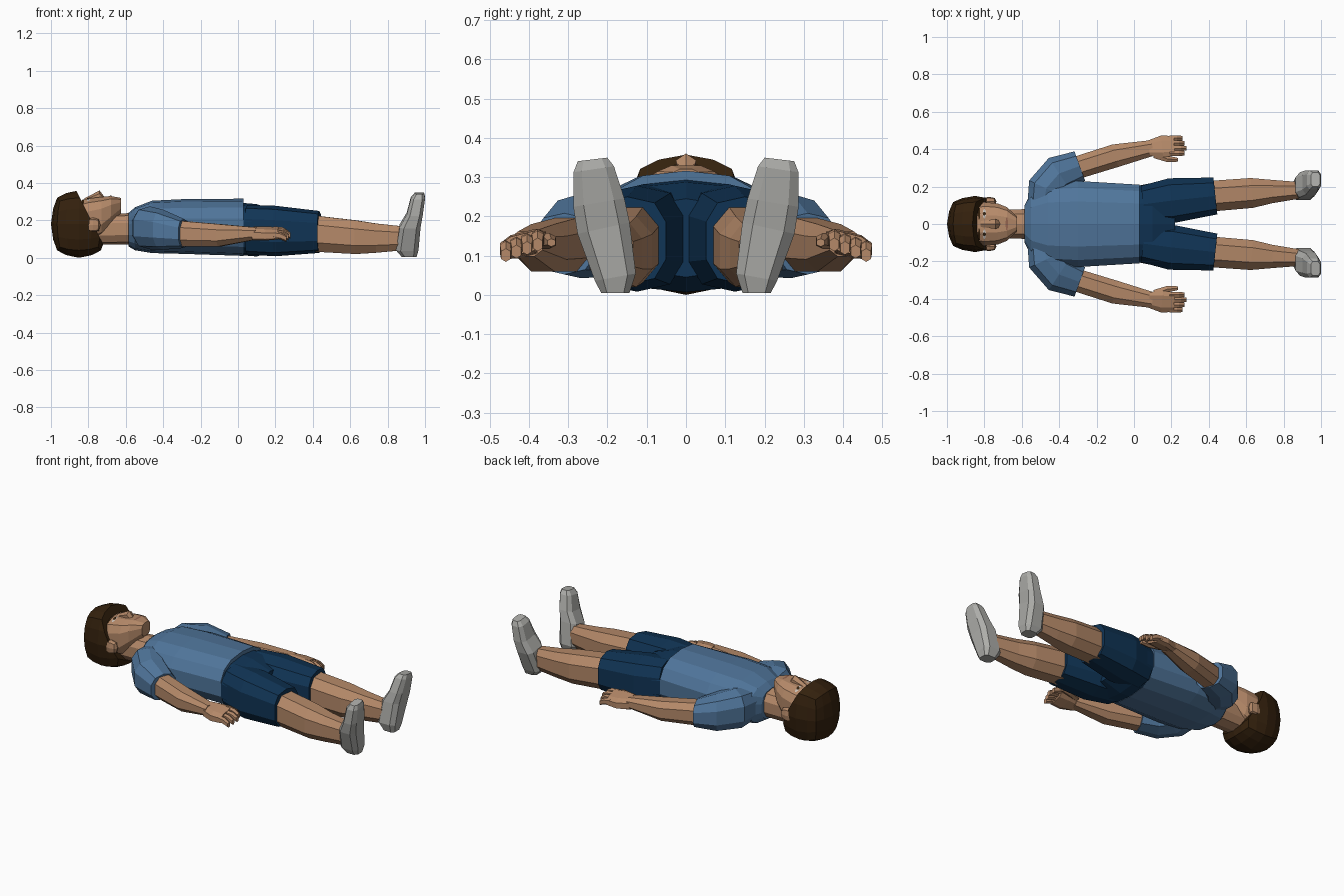
import bpy, bmesh
from math import cos, sin, pi, copysign
from mathutils import Vector
from mathutils.bvhtree import BVHTree

default_cube = bpy.data.objects.get("Cube")
if default_cube:
    bpy.data.objects.remove(default_cube, do_unlink=True)

UP = Vector((0, 0, 1))
HEADWARD = Vector((-1, 0, 0))


def material(name, red, green, blue):
    mat = bpy.data.materials.new(name)
    mat.use_nodes = True
    mat.diffuse_color = (red, green, blue, 1)
    shader = mat.node_tree.nodes["Principled BSDF"]
    shader.inputs["Base Color"].default_value = mat.diffuse_color
    return mat


skin = material("skin", .46, .25, .14)
lip = material("lip", .3, .13, .08)
brown = material("dark brown", .034, .015, .004)
shirt_blue = material("shirt blue", .08, .18, .33)
navy = material("shorts navy", .005, .034, .09)
grey = material("shoe grey", .42, .42, .4)
eye_white = material("eye white", .6, .55, .5)


def finish(name, bm, mat):
    bmesh.ops.recalc_face_normals(bm, faces=bm.faces)
    mesh = bpy.data.meshes.new(name)
    bm.to_mesh(mesh)
    bm.free()
    mesh.materials.append(mat)
    part = bpy.data.objects.new(name, mesh)
    bpy.context.collection.objects.link(part)
    return part


def section(corners, power):
    """Rounded-box outline that just fills the unit square."""
    outline = []
    for k in range(corners):
        angle = 2 * pi * (k + .5) / corners
        outline.append([copysign(abs(f(angle)) ** (2 / power), f(angle)) for f in (cos, sin)])
    widest = max(u for u, w in outline)
    highest = max(w for u, w in outline)
    return [(u / widest, w / highest) for u, w in outline]


def loft(name, mat, path, corners=10, power=2.5, side=1, upright=UP, slant=0):
    """Skin rounded sections along a path of (x, y, z, half width, half height)."""
    bm = bmesh.new()
    centres = [Vector(point[:3]) for point in path]
    loops = []
    for i, (centre, point) in enumerate(zip(centres, path)):
        half_width, half_height = point[3:]
        ahead = centres[min(i + 1, len(path) - 1)] - centres[max(i - 1, 0)]
        across = upright.cross(ahead).normalized() + upright * slant
        loop = []
        for u, w in section(corners, power):
            corner = centre + across * u * half_width + upright * w * half_height
            corner.y *= side
            loop.append(bm.verts.new(corner))
        loops.append(loop)
    for near, far in zip(loops, loops[1:]):
        for k in range(corners):
            bm.faces.new((near[k - 1], near[k], far[k], far[k - 1]))
    bm.faces.new(loops[0])
    bm.faces.new(loops[-1])
    return finish(name, bm, mat)


def pebble(centre, radii, roundness, cuts):
    """Cube pushed towards a sphere, then scaled."""
    bm = bmesh.new()
    bmesh.ops.create_cube(bm, size=2)
    bmesh.ops.subdivide_edges(bm, edges=bm.edges, cuts=cuts, use_grid_fill=True)
    for v in bm.verts:
        v.co = v.co.lerp(v.co.normalized(), roundness) * Vector(radii) + Vector(centre)
    return bm


# Head, neck and nose
head = loft("head", skin, [
    (-.93, 0, .18, .09, .1), (-.8, 0, .2, .117, .117), (-.73, 0, .22, .11, .105),
    (-.68, 0, .25, .09, .08), (-.625, 0, .28, .04, .04)], corners=12, power=2.9)
loft("neck", skin, [(-.78, 0, .15, .075, .08), (-.55, 0, .155, .08, .085)])
loft("nose", skin, [(-.82, 0, .3, .016, .018), (-.74, 0, .32, .026, .04),
                    (-.715, 0, .3, .016, .026)], corners=6)

# Hair: a rounded cap sliced along the hairline
cap = pebble((-.85, 0, .18), (.15, .15, .18), roundness=.75, cuts=3)
sliced = bmesh.ops.bisect_plane(
    cap, geom=cap.verts[:] + cap.edges[:] + cap.faces[:], clear_outer=True,
    plane_co=(-.86, 0, .35), plane_no=(2, 0, 1))
rim = [g for g in sliced["geom_cut"] if isinstance(g, bmesh.types.BMEdge)]
bmesh.ops.holes_fill(cap, edges=rim, sides=0)
finish("hair", cap, brown)

# Painted face details, laid on the head surface
head_shape = bmesh.new()
head_shape.from_mesh(head.data)
surface = BVHTree.FromBMesh(head_shape)
head_shape.free()


def painted(name, mat, x, y, half_length, half_width, lift=.002, steps=6):
    """Thin almond-shaped patch that follows the face."""
    bm = bmesh.new()
    rows = []
    for i in range(steps + 1):
        t = 2 * i / steps - 1
        row = []
        for edge in (-1, 1):
            above = Vector((x + edge * half_length * (1 - .7 * t * t), y + t * half_width, 1))
            spot = surface.ray_cast(above, -UP)[0]
            row.append(bm.verts.new(spot + UP * lift))
        rows.append(row)
    for near, far in zip(rows, rows[1:]):
        bm.faces.new((near[0], near[1], far[1], far[0]))
    finish(name, bm, mat)


painted("mouth", lip, -.68, 0, .007, .035)

# Torso and pelvis
loft("shirt_body", shirt_blue, [
    (-.585, 0, .15, .1, .09), (-.55, 0, .155, .17, .115), (-.46, 0, .165, .22, .14),
    (-.3, 0, .167, .23, .146), (.03, 0, .163, .21, .153)], corners=14)
loft("shorts_waist", navy, [
    (0, 0, .155, .2, .14), (.1, 0, .147, .22, .14), (.22, 0, .145, .1, .1)], corners=14)

for side, label in ((1, "left_"), (-1, "right_")):
    # Eyes, brows and ears
    painted(label + "eyebrow", brown, -.828, side * .058, .006, .035)
    painted(label + "eye", eye_white, -.8, side * .055, .009, .025)
    painted(label + "pupil", brown, -.8, side * .055, .009, .01, lift=.004)
    finish(label + "ear", pebble((-.775, side * .12, .175), (.04, .025, .04),
                                 roundness=.8, cuts=1), skin)

    # Sleeve and arm
    loft(label + "sleeve", shirt_blue, [
        (-.48, .1, .16, .09, .1), (-.47, .19, .16, .1, .115),
        (-.4, .27, .15, .1, .107), (-.29, .31, .13, .083, .078)], side=side)
    loft(label + "arm", skin, [
        (-.34, .29, .13, .06, .07), (-.1, .365, .12, .062, .06),
        (.1, .407, .13, .042, .032)], corners=8, side=side)

    # Hand with curled fingers, lower towards the little finger
    loft(label + "palm", skin, [
        (.08, .405, .13, .042, .032), (.15, .415, .13, .058, .03),
        (.215, .418, .13, .053, .025)], corners=8, power=3, side=side, slant=-.25)
    for i, finger in enumerate(("index", "middle", "ring", "little")):
        y = .378 + .027 * i
        z = .15 - .009 * i
        tip = .28 - .01 * abs(i - 1)
        loft(label + finger + "_finger", skin, [
            (.19, y, z, .014, .018), (tip - .03, y, z - .007, .015, .02),
            (tip, y, z - .022, .012, .017)], corners=6, side=side)
    loft(label + "thumb", skin, [
        (.11, .372, .137, .02, .02), (.18, .348, .137, .017, .02),
        (.235, .343, .133, .01, .01)], corners=6, side=side)

    # Shorts leg and bare leg
    loft(label + "shorts_leg", navy, [
        (.05, .105, .15, .1, .133), (.2, .125, .143, .12, .135),
        (.435, .15, .138, .099, .112)], power=2.8, side=side)
    loft(label + "leg", skin, [
        (.4, .148, .13, .082, .097), (.63, .166, .11, .08, .09),
        (.74, .174, .105, .062, .078), (.88, .18, .104, .045, .064)],
        corners=8, side=side)

    # Shoe, rising from heel to toe and leaning outwards
    loft(label + "shoe", grey, [
        (.915, .18, .005, .036, .04), (.905, .18, .045, .053, .06),
        (.92, .21, .17, .068, .056), (.945, .222, .235, .066, .043),
        (.962, .235, .32, .052, .038), (.97, .238, .345, .038, .025)],
        corners=8, power=3.4, side=side, upright=HEADWARD)
